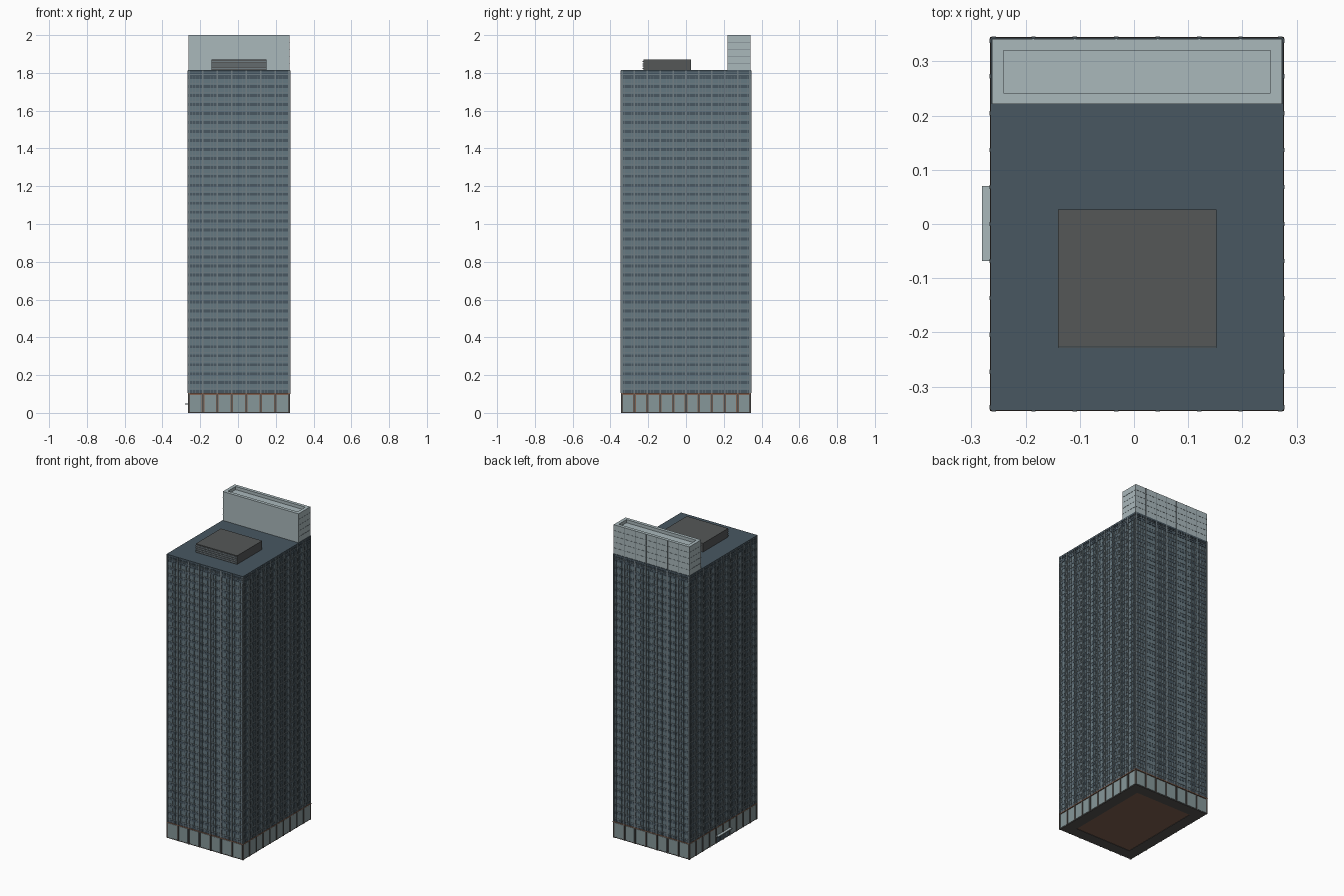
import bpy, bmesh

if "Cube" in bpy.data.objects:
    bpy.data.objects.remove(bpy.data.objects["Cube"])

X0, X1, Y0, Y1 = -0.262, 0.273, -0.341, 0.341   # wall planes
BASE, ROOF, TOP = 0.105, 1.815, 2.0
FLOORS = 36
STEP = (ROOF - BASE) / FLOORS


def material(name, rgb):
    m = bpy.data.materials.new(name)
    m.diffuse_color = (*rgb, 1)
    m.use_nodes = True
    m.node_tree.nodes["Principled BSDF"].inputs["Base Color"].default_value = m.diffuse_color
    return m


GLASS = material("blue_glass", (0.13, 0.19, 0.22))
SLATE = material("slate", (0.065, 0.095, 0.12))
FIN = material("grey_metal", (0.17, 0.21, 0.23))
PALE = material("pale_panel", (0.40, 0.48, 0.50))
LOBBY = material("lobby_glass", (0.24, 0.31, 0.32))
COPPER = material("copper", (0.22, 0.12, 0.08))
STONE = material("dark_stone", (0.09, 0.085, 0.08))
PLANT = material("plant_grey", (0.09, 0.095, 0.097))


def boxes(name, items, mat):
    """One object from many boxes given as (x0, x1, y0, y1, z0, z1)."""
    bm = bmesh.new()
    for x0, x1, y0, y1, z0, z1 in items:
        v = [bm.verts.new((x, y, z)) for z in (z0, z1)
             for x, y in ((x0, y0), (x1, y0), (x1, y1), (x0, y1))]
        for f in ((3, 2, 1, 0), (4, 5, 6, 7), (0, 1, 5, 4),
                  (1, 2, 6, 5), (2, 3, 7, 6), (3, 0, 4, 7)):
            bm.faces.new([v[i] for i in f])
    me = bpy.data.meshes.new(name)
    bm.to_mesh(me)
    bm.free()
    me.materials.append(mat)
    ob = bpy.data.objects.new(name, me)
    bpy.context.collection.objects.link(ob)
    return ob


def on_wall(side, u0, u1, z0, z1, out, back=0.004):
    """Box on one facade, spanning u0..u1 and standing out from the wall."""
    if side == "front":
        return (u0, u1, Y0 - out, Y0 + back, z0, z1)
    if side == "back":
        return (u0, u1, Y1 - back, Y1 + out, z0, z1)
    if side == "left":
        return (X0 - out, X0 + back, u0, u1, z0, z1)
    return (X1 - back, X1 + out, u0, u1, z0, z1)


def ring(z0, z1, out, a=X0, b=X1, c=Y0, d=Y1):
    return (a - out, b + out, c - out, d + out, z0, z1)


def frame(a, b, c, d, t, z0, z1):
    """Four walls around a rectangle."""
    return [(a, b, c, c + t, z0, z1), (a, b, d - t, d, z0, z1),
            (a, a + t, c + t, d - t, z0, z1), (b - t, b, c + t, d - t, z0, z1)]


WALLS = [("front", X0, X1, 7), ("back", X0, X1, 7),
         ("left", Y0, Y1, 10), ("right", Y0, Y1, 10)]

# Tower body and roof
boxes("tower_glass", [ring(BASE, ROOF - 0.01, 0)], GLASS)
boxes("roof_slab", [ring(ROOF - 0.012, ROOF, 0.003)], SLATE)

# Spandrel bands and sill lines on every floor
boxes("spandrels", [ring(BASE + i * STEP, BASE + i * STEP + 0.015, 0.0015)
                    for i in range(FLOORS)], SLATE)
boxes("sill_lines", [ring(BASE + i * STEP + 0.021, BASE + i * STEP + 0.0235, 0.0025)
                     for i in range(FLOORS)], FIN)
boxes("crown_louvres", [ring(ROOF - 0.046 + i * 0.012, ROOF - 0.039 + i * 0.012, 0.003)
                        for i in range(3)], SLATE)

# Vertical piers and finer mullions, lobby panels and copper frames
piers, mullions, panels, posts = [], [], [], []
screen_joints = []
for side, lo, hi, n in WALLS:
    bay = (hi - lo) / n
    for i in range(n + 1):
        u = lo + i * bay
        u = min(max(u, lo + 0.003), hi - 0.003)
        piers.append(on_wall(side, u - 0.004, u + 0.004, BASE, ROOF - 0.003, 0.005))
        posts.append(on_wall(side, u - 0.004, u + 0.004, 0, BASE, 0.003, 0.008))
    for i in range(n):
        u = lo + i * bay
        for k in (1, 2, 3):
            m = u + bay * k / 4
            mullions.append(on_wall(side, m - 0.001, m + 0.001, BASE, ROOF - 0.003, 0.003))
        panels.append(on_wall(side, u + 0.007, u + bay - 0.007, 0.006, 0.096, 0.001, 0.008))
boxes("piers", piers, FIN)
boxes("mullions", mullions, FIN)
boxes("lobby_panels", panels, LOBBY)
boxes("lobby_posts", posts, STONE)

# Lobby core, lintel and underside
boxes("lobby_core", [ring(0.002, BASE, -0.004)], COPPER)
boxes("lobby_lintel", [ring(0.099, BASE, 0.004)], COPPER)
boxes("plinth", frame(X0, X1, Y0, Y1, 0.07, 0, 0.005), STONE)

# Screen box along the back of the roof with a shallow recessed top
SY = 0.221
boxes("roof_screen_core", [(X0 + 0.01, X1 - 0.01, SY + 0.01, Y1 - 0.01, ROOF, TOP - 0.02)], PALE)
boxes("roof_screen_walls", frame(X0, X1, SY, Y1, 0.021, ROOF, TOP), PALE)
bay = (X1 - X0) / 7
screen_joints += [on_wall("back", X0 + i * bay - 0.0015, X0 + i * bay + 0.0015,
                          ROOF, TOP, 0.0015) for i in range(1, 7)]
for k in range(1, 5):
    z = ROOF + k * 0.037
    screen_joints.append(on_wall("back", X0, X1, z - 0.001, z + 0.001, 0.001))
    screen_joints += [on_wall(s, SY, Y1, z - 0.001, z + 0.001, 0.001) for s in ("left", "right")]
boxes("screen_joints", screen_joints, FIN)

# Rooftop plant room with louvred front
PX0, PX1, PY0, PY1, PZ = -0.14, 0.152, -0.226, 0.027, 1.87
boxes("plant_room", [(PX0, PX1, PY0, PY1, ROOF, PZ)], PLANT)
boxes("plant_louvres", [(PX0, PX1, PY0 - 0.003, PY0, ROOF + 0.006 + i * 0.012,
                         ROOF + 0.012 + i * 0.012) for i in range(4)], FIN)

# Entrance canopy and doors on the left side
boxes("entrance_canopy", [(-0.28, X0, -0.068, 0.07, 0.044, 0.05)], PALE)
boxes("entrance_doors", [(X0 - 0.003, X0, y, y + 0.028, 0.003, 0.042)
                         for y in (-0.06, -0.028, 0.004, 0.036)], SLATE)
